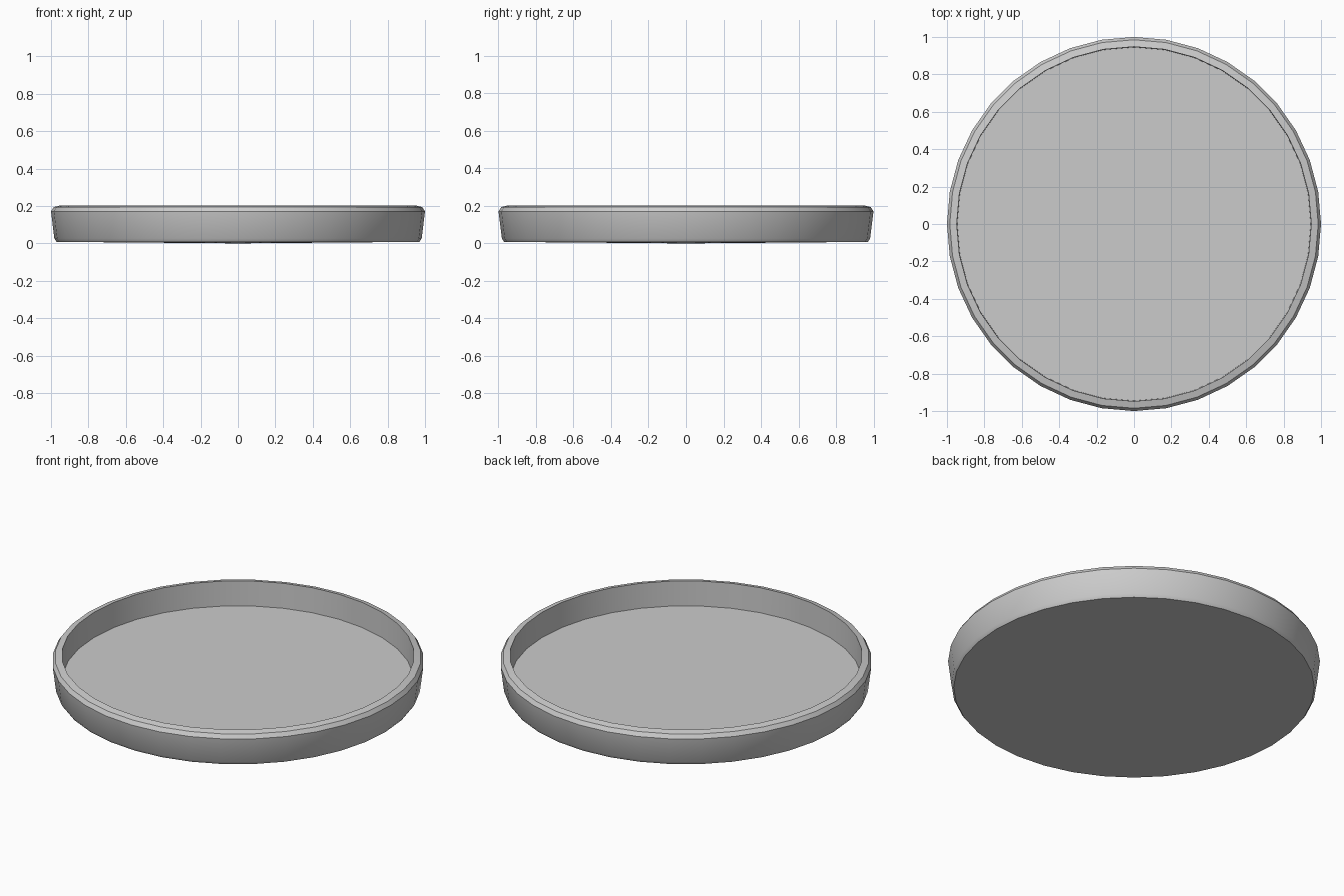
import bpy, bmesh, math
from mathutils import Vector

if "Cube" in bpy.data.objects:
    bpy.data.objects.remove(bpy.data.objects["Cube"])

SIDES = 36
# (radius, height) from the underside centre, up the wall, over the rim, to the floor
PROFILE = [(0.0, 0.004), (0.97, 0.012), (0.982, 0.03), (1.0, 0.175),
           (0.985, 0.198), (0.948, 0.207), (0.945, 0.06), (0.0, 0.06)]

# Shallow round dish, turned from its profile
bm = bmesh.new()
verts = [bm.verts.new((0, r, z)) for r, z in PROFILE]
edges = [bm.edges.new(pair) for pair in zip(verts, verts[1:])]
bmesh.ops.spin(bm, geom=verts + edges, cent=Vector(), axis=(0, 0, 1),
               angle=2 * math.pi, steps=SIDES, use_merge=True)
bmesh.ops.remove_doubles(bm, verts=bm.verts, dist=1e-4)
bmesh.ops.recalc_face_normals(bm, faces=bm.faces)

# Rest the dish on the ground
bmesh.ops.translate(bm, verts=bm.verts, vec=(0, 0, -0.004))

mesh = bpy.data.meshes.new("round_dish")
bm.to_mesh(mesh)
bm.free()
dish = bpy.data.objects.new("round_dish", mesh)
bpy.context.collection.objects.link(dish)

# Smooth walls, crisp rim
bpy.context.view_layer.objects.active = dish
dish.select_set(True)
bpy.ops.object.shade_smooth_by_angle(angle=math.radians(30))
